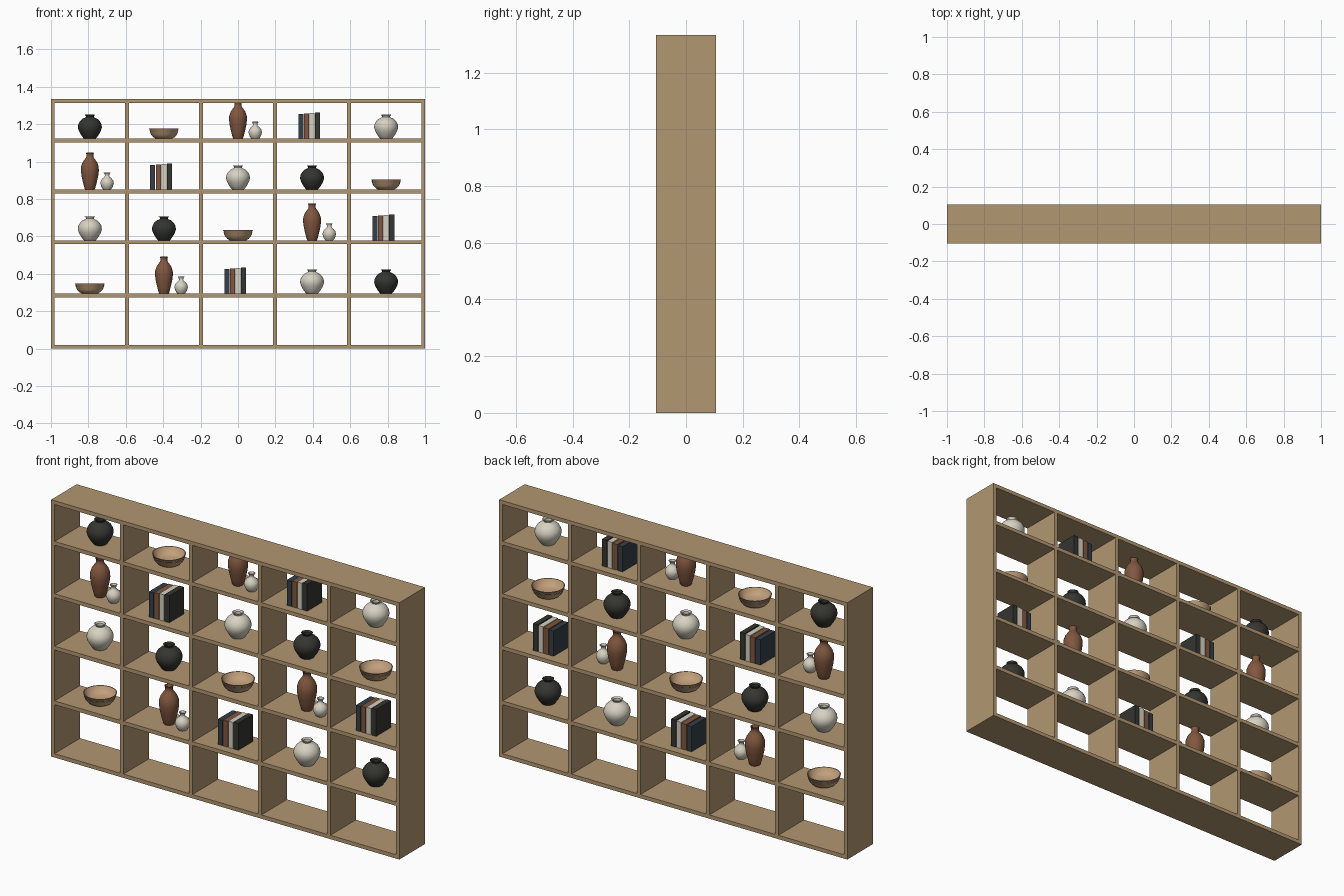
import bpy
import bmesh
import math

cube = bpy.data.objects.get("Cube")
if cube:
    bpy.data.objects.remove(cube, do_unlink=True)


def material(name, r, g, b):
    m = bpy.data.materials.new(name)
    m.use_nodes = True
    m.diffuse_color = (r, g, b, 1)
    m.node_tree.nodes["Principled BSDF"].inputs["Base Color"].default_value = (r, g, b, 1)
    return m


WOOD = material("oak wood", 0.45, 0.31, 0.17)
DARK = material("charcoal", 0.035, 0.035, 0.03)
CREAM = material("cream ceramic", 0.68, 0.64, 0.54)
RUST = material("terracotta", 0.22, 0.095, 0.05)
NAVY = material("slate blue", 0.035, 0.05, 0.065)
BOWL = material("light wood", 0.54, 0.35, 0.2)


def add_object(name, bm, mat, location):
    bmesh.ops.recalc_face_normals(bm, faces=bm.faces)
    mesh = bpy.data.meshes.new(name)
    bm.to_mesh(mesh)
    bm.free()
    mesh.materials.append(mat)
    obj = bpy.data.objects.new(name, mesh)
    obj.location = location
    bpy.context.collection.objects.link(obj)
    return obj


def box(name, mat, x, y, z, size):
    """Box centred on x and y, standing on z."""
    bm = bmesh.new()
    bmesh.ops.create_cube(bm, size=1)
    for v in bm.verts:
        v.co = [c * s for c, s in zip(v.co, size)]
    return add_object(name, bm, mat, (x, y, z + size[2] / 2))


def lathe(name, mat, profile, location, scale=1.0):
    """Turn (radius, height) points around the vertical axis."""
    bm = bmesh.new()
    verts = [bm.verts.new((r * scale, 0, h * scale)) for r, h in profile]
    edges = [bm.edges.new(pair) for pair in zip(verts, verts[1:])]
    bmesh.ops.spin(bm, geom=verts + edges, cent=(0, 0, 0), axis=(0, 0, 1),
                   angle=math.tau, steps=32, use_merge=False)
    bmesh.ops.remove_doubles(bm, verts=bm.verts, dist=1e-5)
    obj = add_object(name, bm, mat, location)
    bpy.ops.object.select_all(action="DESELECT")
    obj.select_set(True)
    bpy.context.view_layer.objects.active = obj
    bpy.ops.object.shade_smooth_by_angle(angle=math.radians(40))
    return obj


ROUND = [(0, 0), (.03, 0), (.034, .003), (.048, .022), (.059, .042), (.064, .06),
         (.062, .077), (.053, .094), (.039, .107), (.025, .113), (.021, .117),
         (.022, .122), (.028, .127), (.024, .129), (.017, .122), (.016, .11), (0, .1)]
TALL = [(0, 0), (.025, 0), (.028, .005), (.036, .035), (.044, .07), (.048, .1),
        (.047, .122), (.04, .143), (.029, .16), (.021, .17), (.018, .18), (.019, .19),
        (.022, .196), (.018, .197), (.013, .188), (.013, .165), (0, .15)]
SMALL = [(0, 0), (.02, 0), (.023, .003), (.031, .016), (.036, .034), (.033, .048),
         (.024, .06), (.014, .068), (.011, .076), (.014, .085), (.018, .09),
         (.014, .091), (.009, .083), (.008, .07), (0, .06)]
DISH = [(0, 0), (.045, 0), (.06, .009), (.072, .022), (.078, .036), (.08, .039),
        (.076, .039), (.069, .026), (.057, .013), (.042, .006), (0, .005)]


# Contents of one compartment
def dark_vase(x, z):
    lathe("dark_vase", DARK, ROUND, (x, 0, z))


def cream_vase(x, z):
    lathe("cream_vase", CREAM, ROUND, (x, 0, z))


def vase_pair(x, z):
    lathe("tall_vase", RUST, TALL, (x, 0, z))
    lathe("small_vase", CREAM, SMALL, (x + .092, -.02, z))


def bowl_stack(x, z):
    for i in range(3):
        lathe("bowl", BOWL, DISH, (x, 0, z + i * .008), .95 + i * .025)


def books(x, z):
    for i, mat in enumerate((NAVY, RUST, CREAM, DARK)):
        box("book", mat, x - .06 + i * .03, 0, z, (.027, .12, .131 + i * .003))


# Shelving frame: full-width boards with posts standing between them
BOARD, DEPTH = .02, .21
PITCH = .396
levels = [0, .274, .558, .83, 1.102, 1.313]
for z in levels:
    box("shelf_board", WOOD, 0, 0, z, (2, DEPTH, BOARD))
for low, high in zip(levels, levels[1:]):
    for i in range(6):
        box("upright", WOOD, (i - 2.5) * PITCH, 0, low + BOARD,
            (BOARD, DEPTH, high - low - BOARD))

# Decor: each row repeats the same order, shifted by two compartments
order = [dark_vase, bowl_stack, vase_pair, books, cream_vase]
for row, level in enumerate(reversed(levels[1:5])):
    for col in range(5):
        order[(col + 2 * row) % 5]((col - 2) * PITCH, level + BOARD)
